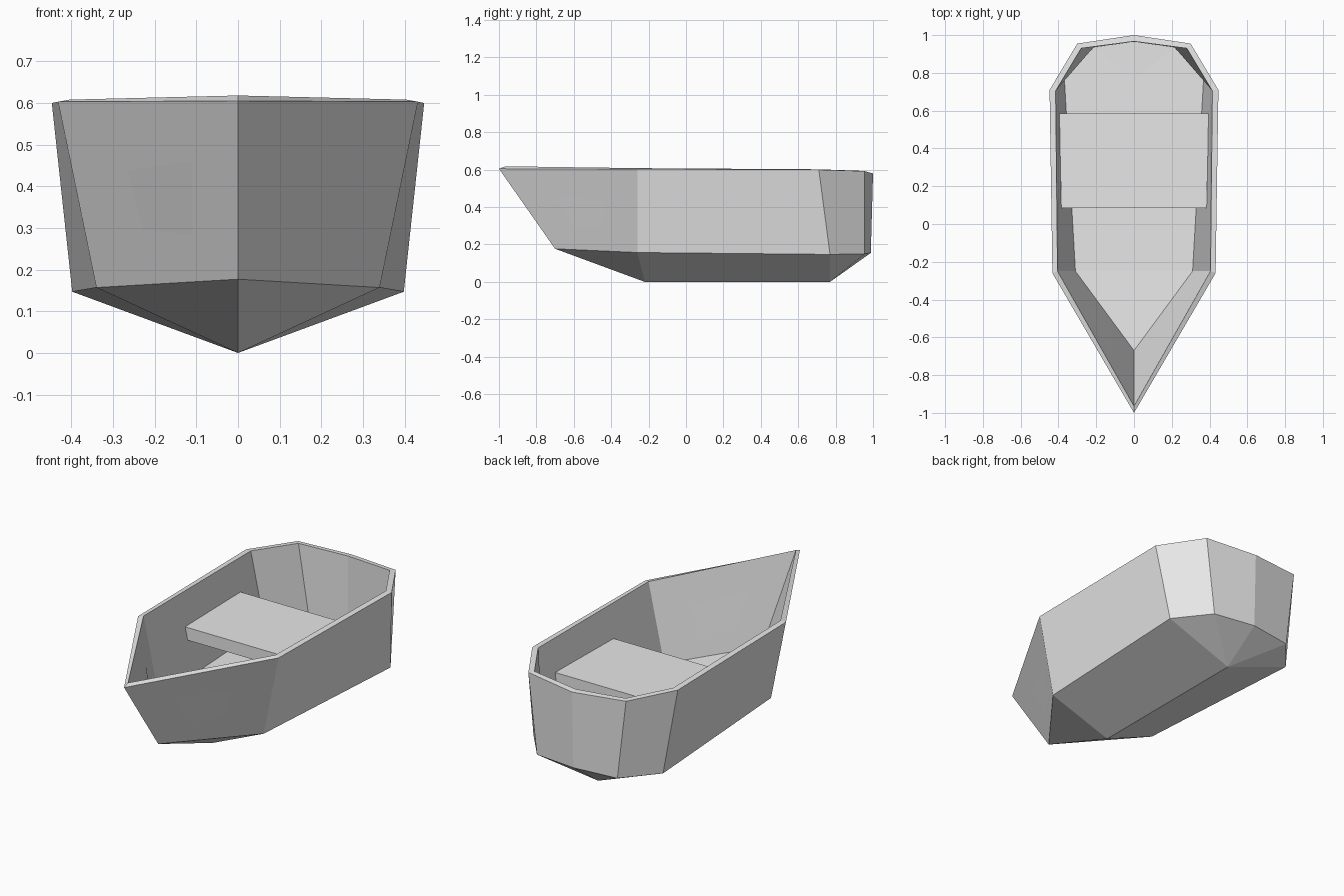
import bpy
import bmesh

cube = bpy.data.objects.get("Cube")
if cube:
    bpy.data.objects.remove(cube)

grey = bpy.data.materials.new("pale_grey")
grey.use_nodes = True
COLOUR = (0.8, 0.8, 0.8, 1)
grey.diffuse_color = COLOUR
grey.node_tree.nodes["Principled BSDF"].inputs["Base Color"].default_value = COLOUR


def make_object(name, bm):
    bmesh.ops.recalc_face_normals(bm, faces=bm.faces)
    mesh = bpy.data.meshes.new(name)
    bm.to_mesh(mesh)
    bm.free()
    mesh.materials.append(grey)
    obj = bpy.data.objects.new(name, mesh)
    bpy.context.collection.objects.link(obj)
    return obj


# Half outlines from bow to stern, one per level of the hull
outer_chine = [(0, -.70, .177), (.34, -.26, .157), (.398, .77, .147), (.247, .955, .15), (0, .988, .155)]
outer_rim = [(0, -1, .605), (.432, -.26, .603), (.447, .71, .60), (.30, .955, .592), (0, 1, .58)]
inner_rim = [(0, -.965, .618), (.405, -.25, .608), (.415, .705, .602), (.28, .93, .594), (0, .967, .584)]
floor_edge = [(0, -.67, .195), (.31, -.25, .178), (.368, .76, .175), (.215, .935, .175), (0, .965, .178)]

# Hull: side walls, rim and inner walls bridged between the outlines
bm = bmesh.new()
rings = [[bm.verts.new(p) for p in ring] for ring in (outer_chine, outer_rim, inner_rim, floor_edge)]
for low, high in zip(rings, rings[1:]):
    for i in range(len(low) - 1):
        bm.faces.new((low[i], low[i + 1], high[i + 1], high[i]))


def close_to_centre(ring, front, back):
    """Fill an outline down to a straight line along the middle."""
    a, b = bm.verts.new(front), bm.verts.new(back)
    bow, shoulder, quarter, corner, stern = ring
    for face in ((bow, shoulder, a), (shoulder, quarter, b, a),
                 (quarter, corner, b), (corner, stern, b)):
        bm.faces.new(face)


# Keel underneath and flat floor inside
close_to_centre(rings[0], (0, -.22, 0), (0, .77, 0))
close_to_centre(rings[3], (0, -.25, .178), (0, .76, .175))
hull = make_object("hull", bm)
mirror = hull.modifiers.new("Mirror", 'MIRROR')
mirror.use_clip = True

# Bench seat spanning the hull, slightly wider toward the stern
bm = bmesh.new()
bmesh.ops.create_cube(bm, size=1)
for v in bm.verts:
    half_width = .395 if v.co.y > 0 else .385
    v.co = (2 * v.co.x * half_width, .335 + v.co.y * .5, .39 + v.co.z * .07)
make_object("bench_seat", bm)
